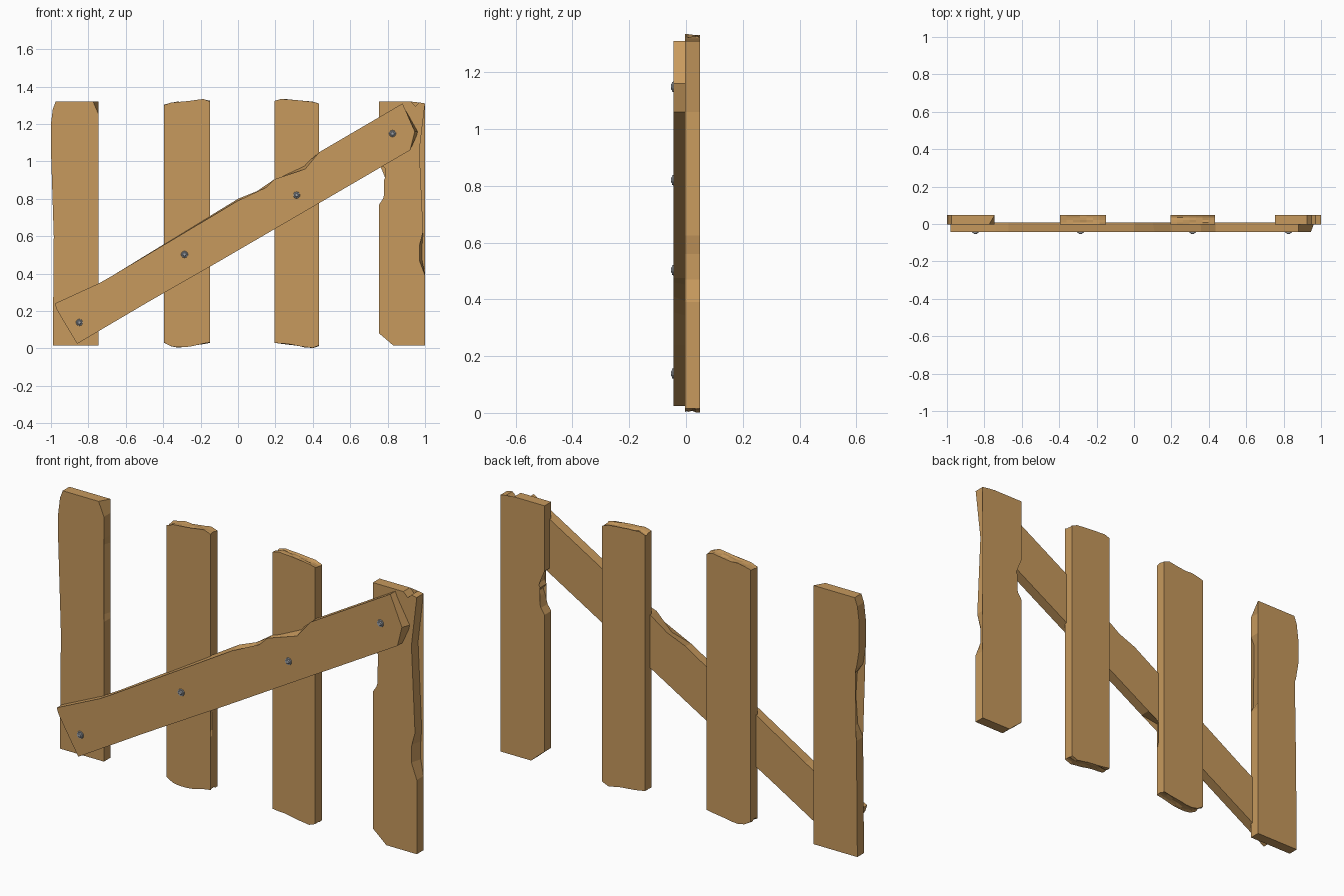
import bpy, bmesh, math, random
from mathutils import Matrix

if "Cube" in bpy.data.objects:
    bpy.data.objects.remove(bpy.data.objects["Cube"])

random.seed(4)


def material(name, color):
    m = bpy.data.materials.new(name)
    m.diffuse_color = color
    m.use_nodes = True
    m.node_tree.nodes["Principled BSDF"].inputs["Base Color"].default_value = m.diffuse_color
    return m


WOOD = material("wood", (0.57, 0.32, 0.11, 1))
STEEL = material("steel", (0.35, 0.37, 0.40, 1))


def add_object(name, bm, mat):
    bmesh.ops.recalc_face_normals(bm, faces=bm.faces[:])
    me = bpy.data.meshes.new(name)
    bm.to_mesh(me)
    bm.free()
    me.materials.append(mat)
    bpy.context.collection.objects.link(bpy.data.objects.new(name, me))


def loft(name, layers):
    """Join matching outlines, given as (y, [(x, z), ...]), front to back."""
    bm = bmesh.new()
    rings = [[bm.verts.new((x, y, z)) for x, z in pts] for y, pts in layers]
    n = len(rings[0])
    for a, b in zip(rings, rings[1:]):
        for i in range(n):
            j = (i + 1) % n
            bm.faces.new((a[i], a[j], b[j], b[i]))
    caps = [bm.faces.new(rings[0]), bm.faces.new(rings[-1][::-1])]
    bmesh.ops.triangulate(bm, faces=caps)
    add_object(name, bm, WOOD)


def chipped_board(name, y0, y1, pts):
    """Points are (x, z) or (x, z, dx, dz), the shift chipping the front edge."""
    front = [(p[0] + p[2], p[1] + p[3]) if len(p) > 2 else p for p in pts]
    loft(name, [(y0, front), (y1, [p[:2] for p in pts])])


def rough_board(name, x0, x1, bottom, top, notch=0.0):
    """Upright board with splintered ends; end heights run left to right."""
    layers = []
    n = len(bottom) - 1
    for k, y in enumerate((Y0, 0.008, 0.022, 0.036, Y1)):
        def end(zs, sign):
            return [(x0 + (x1 - x0) * i / n,
                     z - sign * random.uniform(0, 0.010 if 0 < k < 4 else 0.005))
                    for i, z in enumerate(zs)]
        chip = notch if k == 0 else 0
        side = [(x1, 0.30), (x1 - chip, 0.33), (x1 - chip * 0.7, 0.42), (x1, 0.46)]
        layers.append((y, end(bottom, -1) + side + end(top, 1)[::-1]))
    loft(name, layers)


Y0, Y1 = -0.004, 0.049

# Outer pickets with worn long edges
chipped_board("left_picket", Y0, Y1, [
    (-.99, .016), (-.745, .016), (-.745, .72), (-.745, .75, -.015, 0),
    (-.745, 1.10, -.02, 0), (-.745, 1.14), (-.745, 1.25),
    (-.745, 1.32, -.03, 0), (-.975, 1.32), (-.99, 1.28), (-1, 1.2),
    (-1, 1.06), (-.985, .97), (-.965, .92, .012, 0), (-.955, .80, .01, 0),
    (-.965, .66, .01, 0), (-.985, .60)])
chipped_board("right_picket", Y0, Y1, [
    (.755, .08), (.785, .055), (.83, .016), (1, .016), (1, .39),
    (.985, .47, -.015, 0), (.985, .56, -.015, 0), (.99, .625), (.97, 1.06),
    (1, 1.31), (.97, 1.315), (.95, 1.295), (.925, 1.32), (.755, 1.32),
    (.755, .99), (.785, .965), (.79, .92), (.78, .90), (.80, .875),
    (.79, .85), (.775, .80), (.755, .77)])

# Inner pickets with splintered ends
rough_board("inner_left_picket", -.395, -.15,
            [.03, .012, .005, .006, .01, .016, .022, .028],
            [1.305, 1.315, 1.32, 1.32, 1.325, 1.33, 1.335, 1.325], .014)
rough_board("inner_right_picket", .195, .433,
            [.03, .025, .02, .015, .01, .003, .0, .012],
            [1.325, 1.335, 1.333, 1.33, 1.328, 1.325, 1.32, 1.31])

# Diagonal brace across the front
chipped_board("diagonal_brace", -.044, .008, [
    (-.86, .025), (-.495, .24), (-.355, .34, 0, .015), (-.28, .39, 0, .02),
    (-.19, .45, 0, .01), (-.085, .475), (.92, 1.06), (.965, 1.16, -.02, 0),
    (.88, 1.31), (.435, 1.05), (.355, .98, .005, -.02), (.195, .905),
    (.10, .84, .01, -.02), (0, .80, 0, -.01), (-.67, .39), (-.74, .35),
    (-.98, .24), (-.97, .21), (-.93, .21), (-.95, .175)])

# Domed bolt heads
for i, (x, z) in enumerate([(-.848, .139), (-.286, .503), (.313, .82), (.826, 1.149)]):
    bm = bmesh.new()
    for r0, r1, ya, yb in ((.019, .017, -.042, -.049), (.013, .008, -.048, -.053)):
        bmesh.ops.create_cone(
            bm, cap_ends=True, segments=10, radius1=r0, radius2=r1, depth=ya - yb,
            matrix=Matrix.Translation((x, (ya + yb) / 2, z))
            @ Matrix.Rotation(math.pi / 2, 4, 'X'))
    add_object(f"bolt_{i + 1}", bm, STEEL)
